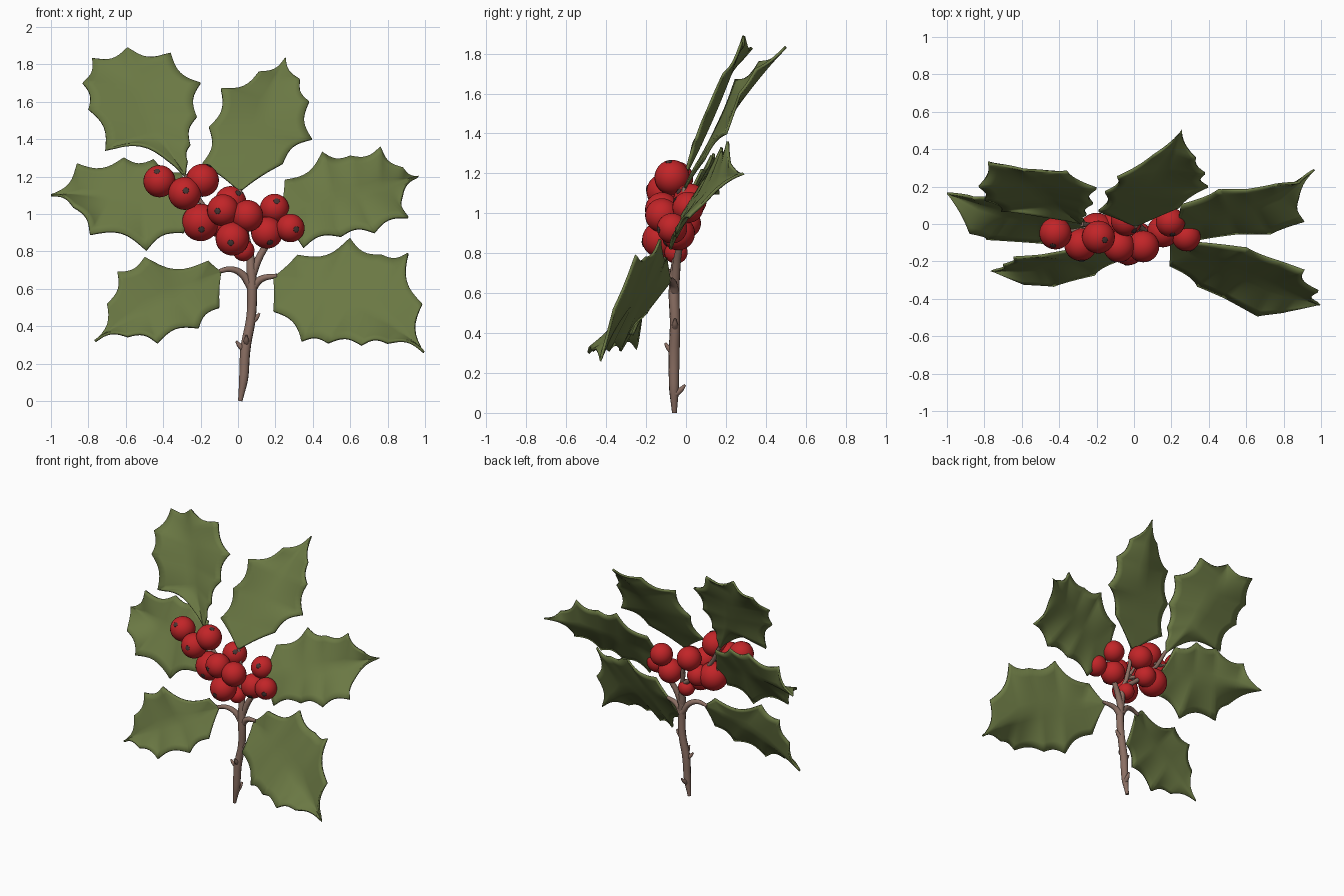
import bpy, bmesh, math
from mathutils import Vector

if "Cube" in bpy.data.objects:
    bpy.data.objects.remove(bpy.data.objects["Cube"])


def material(name, rgb):
    m = bpy.data.materials.new(name)
    m.diffuse_color = (*rgb, 1)
    m.use_nodes = True
    m.node_tree.nodes["Principled BSDF"].inputs["Base Color"].default_value = m.diffuse_color
    return m


GREEN = material("leaf green", (0.145, 0.188, 0.057))
RED = material("berry red", (0.54, 0.018, 0.021))
BROWN = material("bark brown", (0.260, 0.160, 0.125))
DARK = material("berry tip dark", (0.060, 0.036, 0.034))


def leaf_margin(base, spines, tip, middle, steps=8):
    """Edge from base to tip: concave scallops strung between the spine points."""
    pts = [Vector(p) for p in (base, *spines, tip)]
    out = []
    for i, (p, q) in enumerate(zip(pts, pts[1:])):
        d = q - p
        inward = Vector((-d.z, 0, d.x))
        if inward.dot(middle - (p + q) / 2) < 0:
            inward = -inward
        depth = 0.03 if i == 0 else 0.17
        for s in range(steps):
            f = s / steps
            out.append(p + d * f + inward * depth * math.sin(math.pi * f))
    return out + [pts[-1]]


def leaf(name, base, tip, side_a, side_b, groove=0.02):
    """Spiny leaf: two margins of spine points joined across a grooved midrib."""
    mean = sum((Vector(p) for p in side_a + side_b), Vector()) / len(side_a + side_b)
    b, t = Vector(base), Vector(tip)
    ctrl = (mean + Vector((0, groove, 0))) * 2 - (b + t) / 2
    edges = [leaf_margin(base, s, tip, mean) for s in (side_a, side_b)]
    n, k = len(edges[0]), 5
    bm = bmesh.new()
    rows = []
    for i in range(n):
        f = i / (n - 1)
        rib = b * (1 - f) ** 2 + ctrl * 2 * f * (1 - f) + t * f * f
        row = []
        for j in range(-k, k + 1):
            u = abs(j) / k
            p = rib.lerp(edges[0 if j < 0 else 1][i], u)
            row.append(bm.verts.new(p))
        rows.append(row)
    for r, s in zip(rows, rows[1:]):
        for j in range(2 * k):
            bm.faces.new((r[j], r[j + 1], s[j + 1], s[j]))
    bmesh.ops.remove_doubles(bm, verts=bm.verts, dist=1e-4)
    bmesh.ops.recalc_face_normals(bm, faces=bm.faces)
    ob = new_object(name, bm, GREEN)
    mod = ob.modifiers.new("thickness", 'SOLIDIFY')
    mod.thickness = 0.014
    mod.offset = 0


def new_object(name, bm, mat):
    me = bpy.data.meshes.new(name)
    bm.to_mesh(me)
    bm.free()
    me.shade_smooth()
    me.materials.append(mat)
    ob = bpy.data.objects.new(name, me)
    bpy.context.collection.objects.link(ob)
    return ob


def tube(name, points):
    """Smooth tapered twig through (x, y, z, radius) points."""
    cu = bpy.data.curves.new(name, 'CURVE')
    cu.dimensions = '3D'
    cu.bevel_depth = 1.0
    cu.bevel_resolution = 3
    cu.resolution_u = 6
    cu.use_fill_caps = True
    sp = cu.splines.new('BEZIER')
    sp.bezier_points.add(len(points) - 1)
    for bp, (x, y, z, r) in zip(sp.bezier_points, points):
        bp.co = (x, y, z)
        bp.radius = r
        bp.handle_left_type = bp.handle_right_type = 'AUTO'
    cu.materials.append(BROWN)
    ob = bpy.data.objects.new(name, cu)
    bpy.context.collection.objects.link(ob)
    bpy.ops.object.select_all(action='DESELECT')
    ob.select_set(True)
    bpy.context.view_layer.objects.active = ob
    bpy.ops.object.convert(target='MESH')


def berry(i, centre, r, dot, node):
    """Round berry with a stalk and, where present, a dark tip mark."""
    c = Vector(centre)
    bm = bmesh.new()
    bmesh.ops.create_uvsphere(bm, u_segments=28, v_segments=16, radius=r)
    bmesh.ops.translate(bm, verts=bm.verts, vec=c)
    new_object(f"berry_{i}", bm, RED)
    if dot:
        d = Vector((dot[0], -math.sqrt(1 - dot[0] ** 2 - dot[1] ** 2), dot[1]))
        bm = bmesh.new()
        bmesh.ops.create_uvsphere(bm, u_segments=12, v_segments=8, radius=0.017)
        bmesh.ops.scale(bm, verts=bm.verts, vec=(1, 1, 0.2))
        bmesh.ops.rotate(bm, verts=bm.verts, matrix=d.to_track_quat('Z', 'Y').to_matrix())
        bmesh.ops.translate(bm, verts=bm.verts, vec=c + d * r)
        new_object(f"berry_tip_{i}", bm, DARK)
    mid = (c + Vector(node)) / 2
    tube(f"berry_stalk_{i}", [(*node, 0.012), (*mid, 0.010), (*c, 0.010)])


# Leaves: base, tip, spine points of each margin
leaf("leaf_top_left", (-.28, 0, 1.2), (-.59, .29, 1.89),
     [(-.36, .02, 1.275), (-.71, .07, 1.34), (-.80, .13, 1.56), (-.83, .20, 1.70), (-.78, .33, 1.83)],
     [(-.27, .02, 1.28), (-.255, .05, 1.37), (-.22, .11, 1.52), (-.20, .19, 1.70), (-.36, .28, 1.86)])
leaf("leaf_top_right", (.01, -.01, 1.12), (.255, .50, 1.835),
     [(-.19, .07, 1.27), (-.155, .17, 1.465), (-.09, .25, 1.67), (.11, .37, 1.76)],
     [(.24, .09, 1.27), (.395, .20, 1.40), (.38, .27, 1.60), (.33, .35, 1.72)])
leaf("leaf_left", (-.24, -.02, 1.02), (-1, .165, 1.10),
     [(-.30, .08, 1.22), (-.45, .13, 1.29), (-.61, .14, 1.30), (-.86, .14, 1.27)],
     [(-.29, -.08, .90), (-.49, -.10, .805), (-.79, -.08, .89), (-.88, -.05, 1.04)])
leaf("leaf_right", (.22, -.02, .99), (.965, .29, 1.20),
     [(.25, .10, 1.18), (.45, .18, 1.33), (.60, .18, 1.31), (.76, .21, 1.36), (.88, .22, 1.25)],
     [(.35, -.08, .82), (.55, -.05, .88), (.73, -.05, .90), (.91, .015, .98), (.88, .13, 1.10)])
leaf("leaf_lower_left", (-.09, -.09, .69), (-.765, -.25, .32),
     [(-.16, -.11, .75), (-.50, -.17, .77), (-.645, -.18, .69), (-.70, -.22, .52)],
     [(-.10, -.20, .50), (-.21, -.27, .39), (-.43, -.33, .31), (-.59, -.32, .345)])
leaf("leaf_lower_right", (.19, -.08, .66), (.995, -.43, .26),
     [(.32, -.10, .78), (.60, -.13, .87), (.77, -.20, .78), (.91, -.25, .79), (.985, -.36, .52)],
     [(.19, -.22, .48), (.34, -.33, .32), (.48, -.39, .31), (.66, -.49, .30), (.80, -.47, .31)])

# Main stem and its knobs
tube("stem", [(.012, -.058, 0, .012), (.03, -.06, .12, .025), (.04, -.06, .28, .028),
              (.07, -.055, .45, .026), (.075, -.06, .60, .027), (.07, -.055, .70, .026),
              (.06, -.04, .82, .018), (.03, -.02, .93, .012)])
for i, (x, y, z, dx, dy) in enumerate([(.04, -.06, .27, -.05, -.01), (.07, -.055, .42, .045, 0),
                                       (.03, -.06, .09, .01, .055), (.045, -.06, .30, 0, -.045)]):
    tube(f"stem_knob_{i}", [(x, y, z, .018), (x + dx * .6, y + dy * .6, z + .025, .014),
                            (x + dx, y + dy, z + .05, .006)])

# Branches and leaf stalks
tube("branch_right", [(.07, -.055, .66, .024), (.11, -.045, .76, .020), (.16, -.03, .85, .017),
                      (.22, -.01, .99, .014)])
tube("branch_left", [(.06, -.04, .82, .018), (-.06, -.01, .92, .015), (-.19, -.01, 1.05, .014),
                     (-.28, .0, 1.21, .013)])
tube("stalk_top_right", [(.05, -.03, .86, .015), (.03, -.01, 1.0, .013), (.01, -.01, 1.13, .011)])
tube("stalk_left", [(-.06, -.01, .92, .013), (-.15, -.01, .98, .012), (-.26, -.01, 1.03, .010)])
tube("stalk_lower_left", [(.07, -.055, .61, .024), (.02, -.065, .68, .020), (-.04, -.08, .705, .016),
                          (-.11, -.09, .69, .012)])
tube("stalk_lower_right", [(.075, -.055, .60, .024), (.12, -.065, .65, .019), (.21, -.085, .67, .012)])

# Berries: centre, radius, tip mark direction (x, z), stalk start
LEFT, MID, RIGHT = (-.22, -.02, 1.09), (.0, -.06, .93), (.16, -.03, .85)
for i, args in enumerate([
        ((-.42, -.05, 1.175), .086, (-.15, .62), LEFT),
        ((-.19, -.07, 1.18), .088, (.4, .9), LEFT),
        ((-.285, -.11, 1.11), .088, (.07, .17), LEFT),
        ((-.20, -.04, .955), .100, (.05, -.38), MID),
        ((-.08, -.12, 1.02), .085, (-.35, -.05), MID),
        ((-.04, .02, 1.065), .084, (.5, .55), MID),
        ((.05, -.12, .99), .085, None, MID),
        ((-.03, -.13, .868), .090, (-.1, -.25), MID),
        ((.03, -.05, .805), .058, None, (.06, -.045, .78)),
        ((.195, .01, 1.03), .078, (.15, .5), RIGHT),
        ((.28, -.07, .925), .076, (.42, -.1), RIGHT),
        ((.155, -.04, .90), .085, (.2, -.62), RIGHT),
        ((-.10, .0, .95), .075, None, MID)]):
    berry(i + 1, *args)
